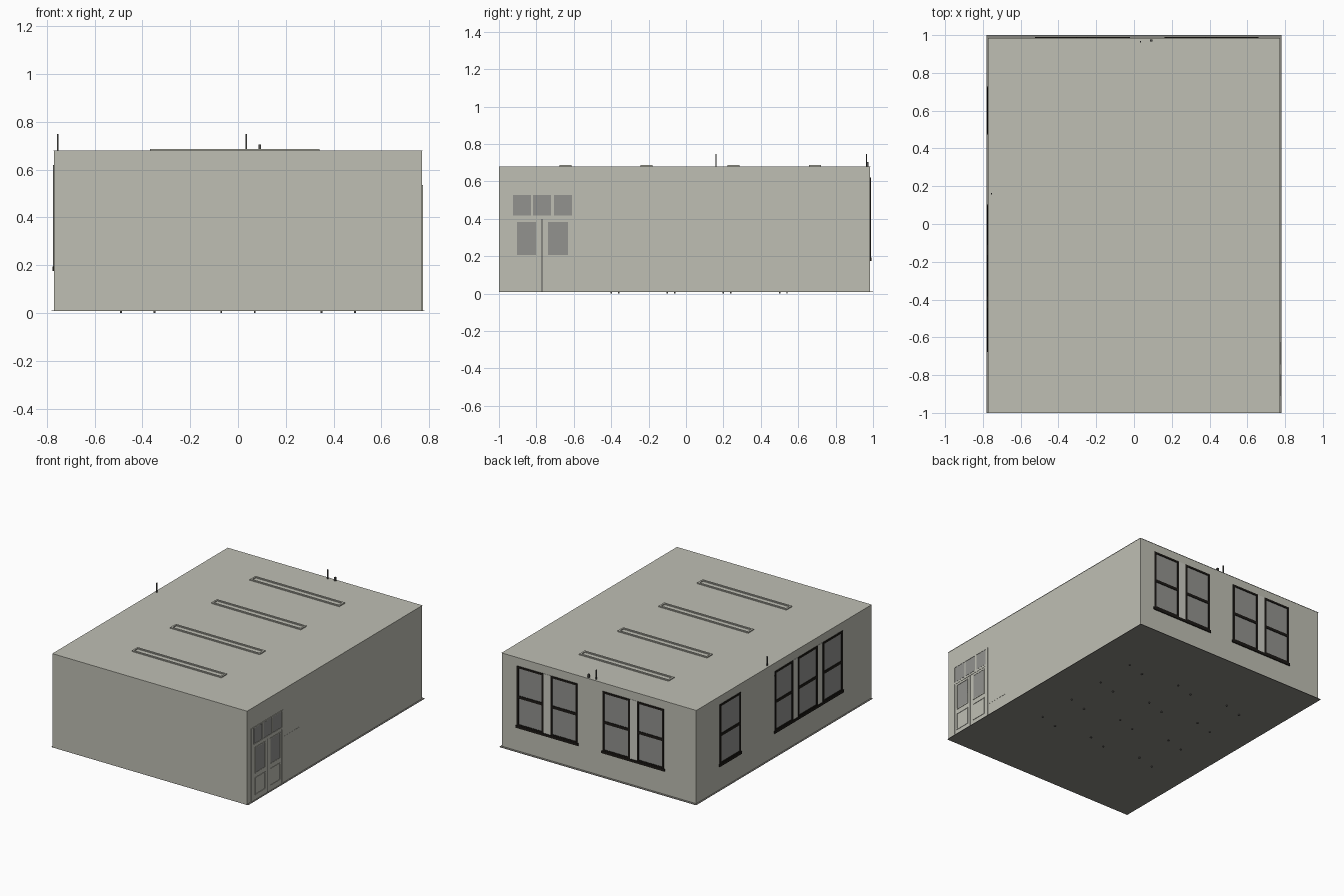
import bpy, bmesh
from mathutils import Vector

if "Cube" in bpy.data.objects:
    bpy.data.objects.remove(bpy.data.objects["Cube"])

def material(name, rgb):
    m = bpy.data.materials.new(name)
    m.diffuse_color = (*rgb, 1)
    m.use_nodes = True
    m.node_tree.nodes["Principled BSDF"].inputs["Base Color"].default_value = m.diffuse_color
    return m

WALL = material("warm grey plaster", (0.52, 0.52, 0.455))
FLOOR = material("floor grey", (0.25, 0.245, 0.22))
GLASS = material("grey glass", (0.29, 0.29, 0.275))
BLACK = material("black frame", (0.012, 0.010, 0.008))
TRIM = material("pale trim", (0.60, 0.60, 0.54))
METAL = material("dark metal", (0.08, 0.08, 0.075))

WX, Y0, Y1, Z0, Z1 = 0.77, -1.0, 0.984, 0.01, 0.68

def boxes(name, mat, spans):
    """One object made of axis-aligned boxes given as (corner, corner)."""
    bm = bmesh.new()
    for a, b in spans:
        lo = Vector([min(p, q) for p, q in zip(a, b)])
        hi = Vector([max(p, q) for p, q in zip(a, b)])
        for v in bmesh.ops.create_cube(bm, size=1)["verts"]:
            v.co = Vector([(lo[i] + hi[i]) / 2 + v.co[i] * (hi[i] - lo[i]) for i in range(3)])
    me = bpy.data.meshes.new(name)
    bm.to_mesh(me)
    bm.free()
    me.materials.append(mat)
    ob = bpy.data.objects.new(name, me)
    bpy.context.collection.objects.link(ob)
    return ob

def on_wall(side, u0, u1, z0, z1, d0, d1):
    """Box on a wall: u runs along the wall, d is the distance out of it."""
    if side == "back":
        return (u0, Y1 + d0, z0), (u1, Y1 + d1, z1)
    s = 1 if side == "right" else -1
    return (s * (WX + d0), u0, z0), (s * (WX + d1), u1, z1)

def ring(u0, u1, v0, v1, w):
    """Four strips framing a rectangle."""
    return [(u0, u1, v0, v0 + w), (u0, u1, v1 - w, v1),
            (u0, u0 + w, v0 + w, v1 - w), (u1 - w, u1, v0 + w, v1 - w)]

# shell: walls, roof and slightly wider thin floor
boxes("walls", WALL, [((-WX, Y0, Z0), (WX, Y1, Z1 - 0.002))])
boxes("roof", WALL, [((-WX - 0.002, Y0, Z1 - 0.002), (WX + 0.002, Y1 + 0.002, Z1))])
boxes("floor", FLOOR, [((-0.78, -1, 0.008), (0.78, 1, 0.011))])

# four ceiling light housings showing as rims on the roof
for i, y in enumerate((-0.645, -0.21, 0.255, 0.69)):
    boxes(f"light_rim_{i}", WALL,
          [((a, c, Z1 - 0.001), (b, d, 0.687))
           for a, b, c, d in ring(-0.368, 0.342, y - 0.032, y + 0.032, 0.012)])

# thin rods standing through the roof
boxes("roof_rods", METAL, [
    ((x - 0.003, y - 0.003, Z1 - 0.01), (x + 0.003, y + 0.003, z))
    for x, y, z in ((-0.755, 0.16, 0.748), (0.035, 0.965, 0.748))])
boxes("roof_stub", METAL, [((0.085, 0.965, Z1 - 0.01), (0.097, 0.977, 0.705))])

# double-hung windows, grouped with pale posts between the sashes
ZB, ZT, ZM = 0.19, 0.62, 0.40
def window_group(name, side, sashes):
    glass, frame, posts = [], [], []
    for u0, u1 in sashes:
        glass.append(on_wall(side, u0, u1, ZB, ZT, -0.01, 0.001))
        bars = ring(u0, u1, ZB, ZT, 0.014) + [(u0, u1, ZM - 0.010, ZM + 0.010)]
        frame += [on_wall(side, *b, -0.01, 0.005) for b in bars]
    for (_, a), (b, _) in zip(sashes, sashes[1:]):
        posts.append(on_wall(side, a, b, ZB, ZT, -0.01, 0.002))
    lo, hi = sashes[0][0], sashes[-1][1]
    frame.append(on_wall(side, lo - 0.008, hi + 0.008, 0.176, ZB + 0.004, -0.01, 0.007))
    boxes(name + "_glass", GLASS, glass)
    boxes(name + "_frame", BLACK, frame)
    if posts:
        boxes(name + "_posts", TRIM, posts)

window_group("back_window_a", "back", [(0.17, 0.382), (0.438, 0.65)])
window_group("back_window_b", "back", [(-0.515, -0.303), (-0.247, -0.03)])
window_group("left_window_single", "left", [(0.483, 0.72)])
window_group("left_window_triple", "left",
             [(-0.67, -0.445), (-0.385, -0.165), (-0.11, 0.095)])

# double door with three transom panes on the right wall
DL, DR, DT = -0.952, -0.593, 0.535
panes = [(-0.925, -0.830, 0.417, 0.528), (-0.818, -0.722, 0.417, 0.528),
         (-0.706, -0.610, 0.417, 0.528),
         (-0.910, -0.797, 0.200, 0.388), (-0.743, -0.626, 0.200, 0.388)]
panels = [(-0.910, -0.797, 0.045, 0.170), (-0.743, -0.626, 0.045, 0.170)]
boxes("door_leaves", WALL,
      [on_wall("right", a, b, Z0, 0.405, -0.01, 0.002)
       for a, b in ((-0.932, -0.773), (-0.768, -0.610))])
boxes("door_frame", WALL, [on_wall("right", *s, -0.01, 0.004) for s in (
    (DL, -0.932, Z0, DT), (-0.610, DR, Z0, DT),
    (-0.932, -0.610, 0.400, 0.415), (-0.932, -0.610, 0.529, DT),
    (-0.829, -0.819, 0.415, 0.529), (-0.721, -0.707, 0.415, 0.529))])
boxes("door_glass", GLASS, [on_wall("right", *p, -0.01, 0.003) for p in panes])
boxes("door_mouldings", WALL,
      [on_wall("right", *s, -0.01, 0.005) for p in panes[3:] + panels for s in ring(*p, 0.006)])
boxes("door_gap", METAL, [on_wall("right", -0.773, -0.768, Z0, 0.40, -0.01, 0.001)])

# flat board beside the door
boxes("side_board", WALL, [on_wall("right", -0.575, -0.41, 0.10, 0.34, -0.01, 0.001)])

# furniture feet just showing under the floor
boxes("furniture_feet", METAL, [
    ((x + dx - 0.004, y + dy - 0.004, 0.0), (x + dx + 0.004, y + dy + 0.004, 0.01))
    for x in (-0.42, 0.0, 0.42) for y in (-0.4, -0.1, 0.2, 0.5)
    for dx, dy in ((-0.07, 0), (0.07, 0.04))])
